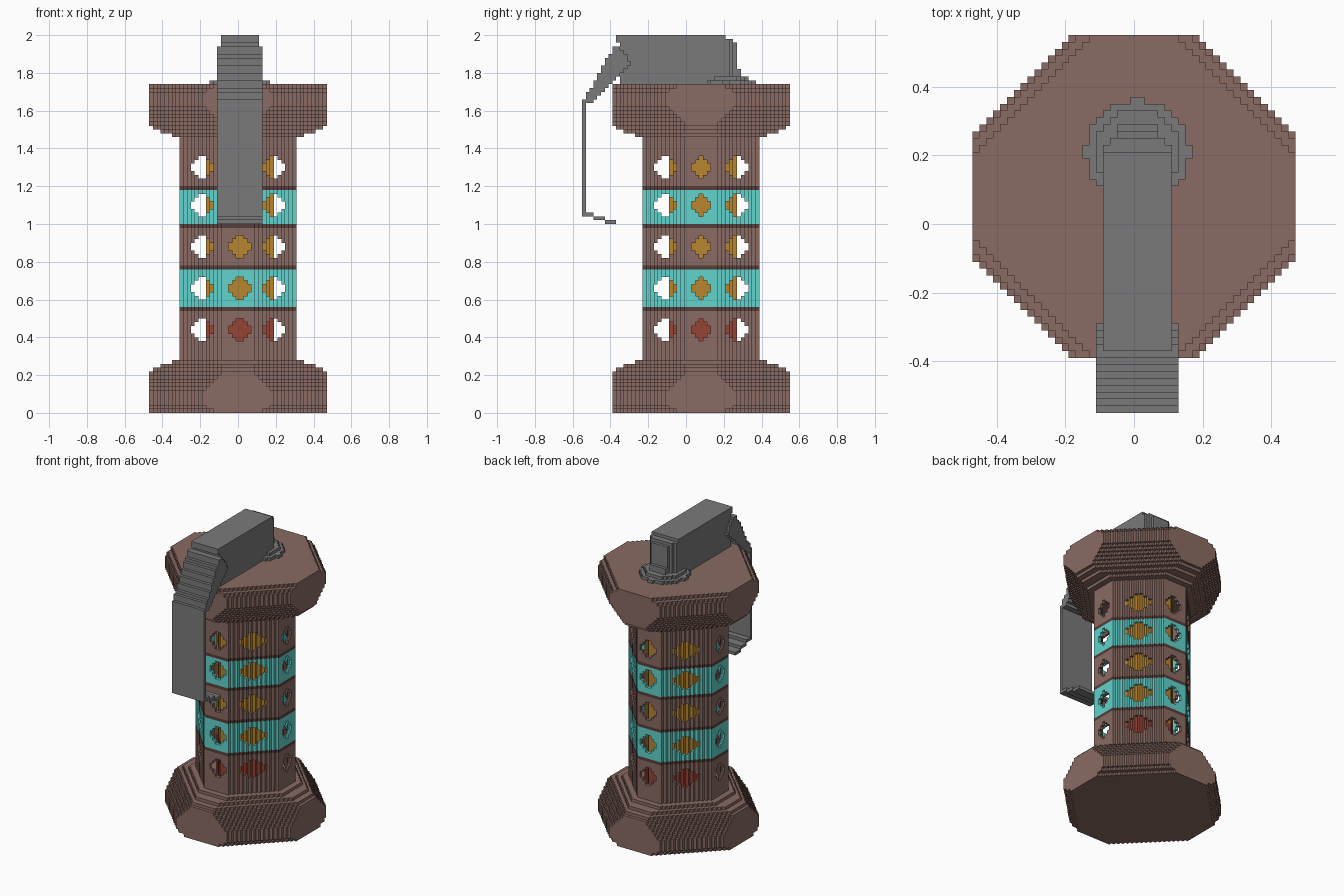
import bpy
import bmesh
from mathutils import Vector

cube = bpy.data.objects.get("Cube")
if cube:
    bpy.data.objects.remove(cube, do_unlink=True)

V = 0.02        # edge of one block
AXIS_Y = 0.08   # the canister axis sits behind the centre


def make_material(name, rgb):
    linear = [((c / 255 + 0.055) / 1.055) ** 2.4 for c in rgb] + [1.0]
    mat = bpy.data.materials.new(name)
    mat.use_nodes = True
    mat.diffuse_color = linear
    mat.node_tree.nodes["Principled BSDF"].inputs["Base Color"].default_value = linear
    return mat


BROWN = make_material("brown casing", (138, 107, 99))
DARK = make_material("dark seam", (88, 61, 56))
TEAL = make_material("teal band", (97, 211, 204))
GRAY = make_material("gray metal", (122, 122, 122))
AMBER = make_material("amber core", (184, 134, 48))
RED = make_material("red core", (150, 67, 54))

# Each side of a block: outward step and two in-plane axes
SIDES = []
for axis in range(3):
    for sign in (-1, 1):
        n = [0, 0, 0]
        n[axis] = sign
        u = [0, 0, 0]
        u[(axis + 1) % 3] = 1
        SIDES.append((Vector(n), Vector(u), Vector(n).cross(Vector(u))))


def build(name, cells, mats, pick=lambda k: 0):
    """Skin a set of (i, j, k) blocks, keeping only the outer faces."""
    bm = bmesh.new()
    verts = {}

    def corner(p):
        key = tuple(round(c * 2) for c in p)
        if key not in verts:
            verts[key] = bm.verts.new((p.x * V, p.y * V + AXIS_Y, (p.z + 0.5) * V))
        return verts[key]

    for cell in cells:
        for n, u, w in SIDES:
            if tuple(int(a + b) for a, b in zip(cell, n)) in cells:
                continue
            mid = Vector(cell) + n * 0.5
            ring = [mid + (u * a + w * b) * 0.5
                    for a, b in ((-1, -1), (1, -1), (1, 1), (-1, 1))]
            face = bm.faces.new([corner(p) for p in ring])
            face.material_index = pick(cell[2])
    mesh = bpy.data.meshes.new(name)
    bm.to_mesh(mesh)
    bm.free()
    for m in mats:
        mesh.materials.append(m)
    obj = bpy.data.objects.new(name, mesh)
    bpy.context.collection.objects.link(obj)
    return obj


def box(i0, i1, j0, j1, k0, k1):
    return {(i, j, k) for i in range(i0, i1 + 1)
            for j in range(j0, j1 + 1) for k in range(k0, k1 + 1)}


def octagon(half, diagonal, k, c=0):
    """One layer of blocks inside an octagon centred on (c, c)."""
    return {(i, j, k) for i, j, k in box(-23, 23, -23, 23, k, k)
            if max(abs(i - c), abs(j - c)) <= half
            and abs(i - c) + abs(j - c) <= diagonal}


def disk(radius, ci, cj, k):
    return {(i, j, k) for i, j, k in box(-12, 12, -4, 18, k, k)
            if (i - ci) ** 2 + (j - cj) ** 2 <= radius ** 2}


# Flared end caps: corners taper toward the tube, then a stepped shoulder
SHOULDER = {11: (22, 26), 12: (20, 24), 13: (17, 22)}
END_BEVEL = {0: 29, 1: 31}


def end_cap(name, row):
    cells = set()
    for d in range(14):
        taper = END_BEVEL.get(d, 32 - max(0, d - 5))
        half, diagonal = SHOULDER.get(d, (23, taper))
        cells |= octagon(half, diagonal, row(d))
    build(name, cells, [BROWN])


end_cap("base", lambda d: d)
end_cap("top_cap", lambda d: 86 - d)

# Thin perforated octagonal tube
HOLE_ROWS = (21.5, 32.5, 43.5, 54.5, 64.5)
SEAMS = (27, 38, 49, 59)


def in_hole(i, j, k):
    dz = min(abs(k - c) for c in HOLE_ROWS)
    if abs(i) + abs(j) == 19:
        across = (abs(i) - abs(j)) / 2
    else:
        across = j if abs(i) > abs(j) else i - 0.5
    return abs(across) + dz <= 3


tube = set()
for k in range(14, 73):
    wall = octagon(15, 19, k) - octagon(14, 18, k)
    tube |= {c for c in wall if not in_hole(*c)}


def tube_colour(k):
    if k in SEAMS:
        return 1
    return 2 if 27 < k < 38 or 49 < k < 59 else 0


build("tube", tube, [BROWN, DARK, TEAL], tube_colour)

# Inner charge seen through the holes
core = set()
for k in range(14, 73):
    core |= octagon(8.5, 12, k, 0.5)
build("inner_core", core, [RED, AMBER], lambda k: int(k >= 27))

# Fuse head: long block, rounded rear post and stepped collar
build("fuse_block", box(-4, 5, -21, 6, 87, 99) | box(-4, 5, -22, -22, 98, 99), [GRAY])
build("fuse_post", box(-4, 5, 7, 7, 87, 98) | box(-3, 4, 8, 8, 87, 98)
      | box(-2, 3, 9, 9, 87, 97) | box(-2, 3, 10, 10, 87, 90), [GRAY])
build("fuse_collar", disk(7.6, 0.5, 6.5, 87) | disk(6.2, 0.5, 6.5, 88), [GRAY])

# Safety lever: sloped shoulder, thin straight strap and curled foot
lever = box(-5, 6, -31, -31, 52, 81)
for step in range(3):
    j = -31 + 3 * step
    lever |= box(-5, 6, j, j + 2, 52 - step, 52 - step)
for k in range(82, 97):
    rise = k - 81.5
    front = -31 + rise * 0.56
    back = min(-30 + rise * 1.1, -19 - (k - 92) * 0.7)
    lever |= box(-5, 6, round(front), max(round(front), round(back)), k, k)
build("safety_lever", lever, [GRAY])
